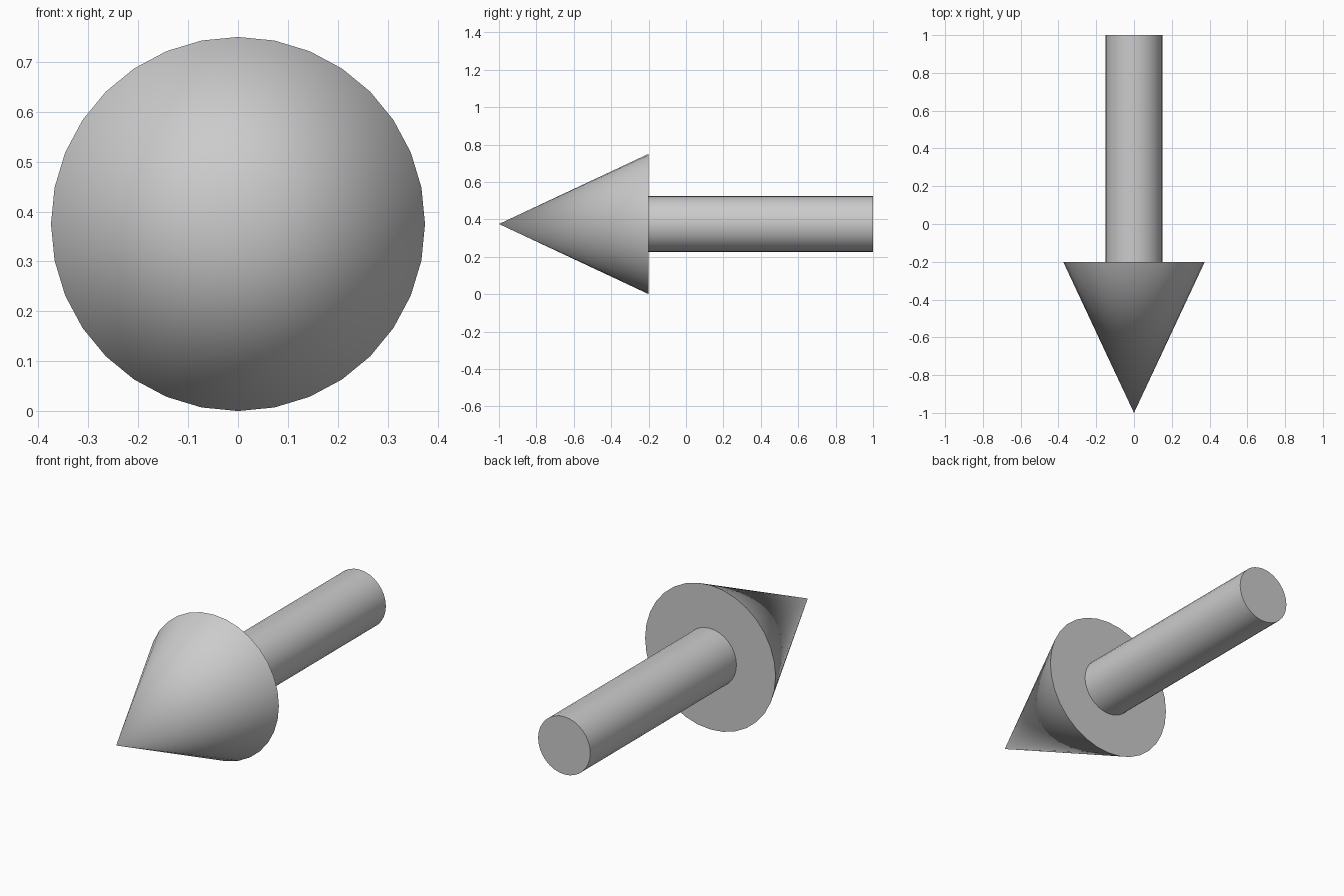
import bpy
from math import pi, radians

if "Cube" in bpy.data.objects:
    bpy.data.objects.remove(bpy.data.objects["Cube"])

AXIS_Z = 0.375   # height of the arrow's centre line
SIDES = 32


def lathe_part(name, y_back, y_front, r_back, r_front):
    """Round part along y, from its back end to its front end."""
    bpy.ops.mesh.primitive_cone_add(
        vertices=SIDES, radius1=r_back, radius2=r_front,
        depth=y_back - y_front,
        location=(0, (y_back + y_front) / 2, AXIS_Z),
        rotation=(pi / 2, 0, 0))
    obj = bpy.context.object
    obj.name = name
    bpy.ops.object.transform_apply(location=False, rotation=True, scale=False)
    bpy.ops.object.shade_smooth_by_angle(angle=radians(30))
    return obj


# Pointed head facing the front
lathe_part("arrow_head", -0.2, -1.0, 0.375, 0.0)

# Straight round shaft behind it
lathe_part("arrow_shaft", 1.0, -0.2, 0.15, 0.15)
